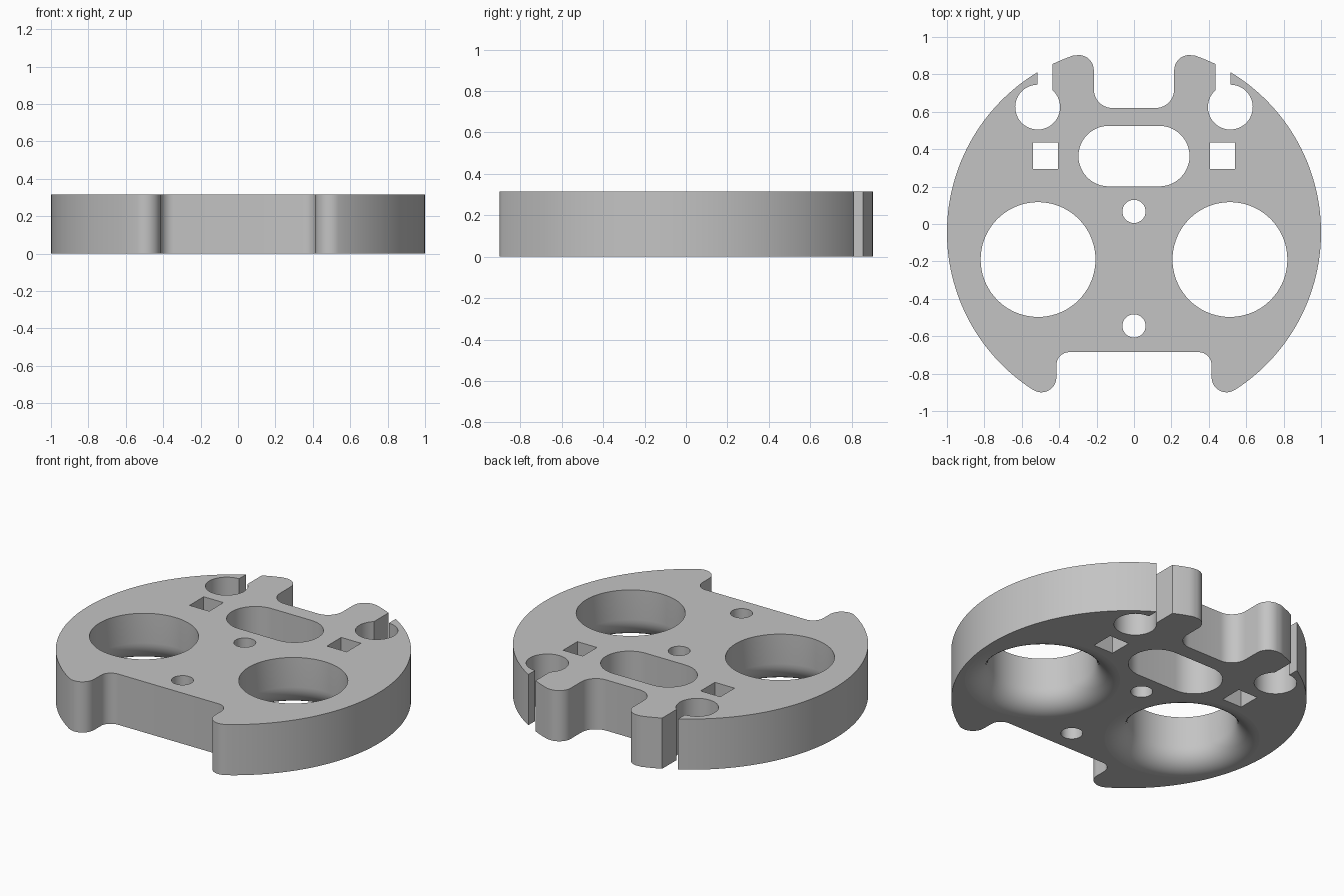
import bpy, bmesh
from math import sin, cos, pi, radians, degrees, atan2, asin, acos

if "Cube" in bpy.data.objects:
    bpy.data.objects.remove(bpy.data.objects["Cube"])

HEIGHT = 0.315
RIM_Y = -0.045      # centre of the round rim, radius 1
FLARE = 0.13        # rounding under the two large holes


def arc(cx, cy, r, start, end, n):
    """Points on an arc, angles in degrees."""
    angles = [radians(start + (end - start) * i / n) for i in range(n + 1)]
    return [(cx + r * cos(a), cy + r * sin(a)) for a in angles]


def circle(cx, cy, r, n):
    return arc(cx, cy, r, 0, 360, n)[:-1]


def mirrored(points):
    return [(-x, y) for x, y in reversed(points)]


def rim_angle(x):
    return degrees(acos(x))


# Right half of the outline, from the front notch round to the back notch
front_tip = degrees(atan2(-0.82 - RIM_Y, 0.495))
front_tip = degrees(atan2(-0.775, 0.495))
back_tip = degrees(atan2(0.868, 0.295))
slot_in, slot_out = 0.435, 0.515
clip_x, clip_y, clip_r = 0.515, 0.625, 0.12
half = arc(0.345, -0.755, 0.07, 90, 0, 8)                      # notch corner
half += arc(0.495, -0.82, 0.08, 180, 360 + front_tip, 14)      # front tip
half += arc(0, RIM_Y, 1, front_tip, rim_angle(slot_out), 64)[1:]
clip_end = 90 + degrees(asin((clip_x - slot_in) / clip_r))
half += arc(clip_x, clip_y, clip_r, 90, clip_end - 360, 32)    # clip socket
half += arc(0, RIM_Y, 1, rim_angle(slot_in), back_tip, 5)
half += arc(0.295, 0.823, 0.08, back_tip, 180, 12)[1:]         # back tip
half += arc(0.115, 0.72, 0.1, 0, -90, 10)                      # back notch
outline = half + mirrored(half)

# Straight openings
oblong = arc(0.135, 0.363, 0.162, -90, 90, 24)
square = [(0.405, 0.295), (0.54, 0.295), (0.54, 0.435), (0.405, 0.435)]
straight = [outline, oblong + mirrored(oblong), square, mirrored(square),
            circle(0, 0.067, 0.062, 32), circle(0, -0.545, 0.062, 32)]

# Each wall is a stack of (points, height) rings from bottom to top
walls = [[(loop, 0), (loop, HEIGHT)] for loop in straight]
steps = 10
for side in (-1, 1):
    stack = []
    for i in range(steps + 1):
        a = pi / 2 * i / steps
        ring = circle(side * 0.513, -0.19, 0.307 + FLARE * (1 - sin(a)), 72)
        stack.append((ring, FLARE * (1 - cos(a))))
    stack.append((circle(side * 0.513, -0.19, 0.307, 72), HEIGHT))
    walls.append(stack)

# Walls, then bottom and top caps
bm = bmesh.new()
bottom_edges, top_edges = [], []
for stack in walls:
    rings = [[bm.verts.new((x, y, z)) for x, y in pts] for pts, z in stack]
    n = len(rings[0])
    for low, high in zip(rings, rings[1:]):
        for i in range(n):
            j = (i + 1) % n
            bm.faces.new((low[i], low[j], high[j], high[i])).smooth = True
    for ring, edges in ((rings[0], bottom_edges), (rings[-1], top_edges)):
        edges += [bm.edges.get((ring[i], ring[(i + 1) % n])) for i in range(n)]
for edges in (bottom_edges, top_edges):
    cap = bmesh.ops.triangle_fill(bm, edges=edges, use_beauty=True)
    for f in cap["geom"]:
        if isinstance(f, bmesh.types.BMFace):
            f.smooth = False
bmesh.ops.recalc_face_normals(bm, faces=bm.faces)
for e in bm.edges:
    e.smooth = e.calc_face_angle(0) < radians(30)

mesh = bpy.data.meshes.new("mounting_plate")
bm.to_mesh(mesh)
bm.free()
plate = bpy.data.objects.new("mounting_plate", mesh)
bpy.context.scene.collection.objects.link(plate)

# Grey plastic
grey = bpy.data.materials.new("plain_grey")
grey.use_nodes = True
colour = (0.55, 0.55, 0.55, 1)
grey.diffuse_color = colour
grey.node_tree.nodes["Principled BSDF"].inputs["Base Color"].default_value = colour
mesh.materials.append(grey)
